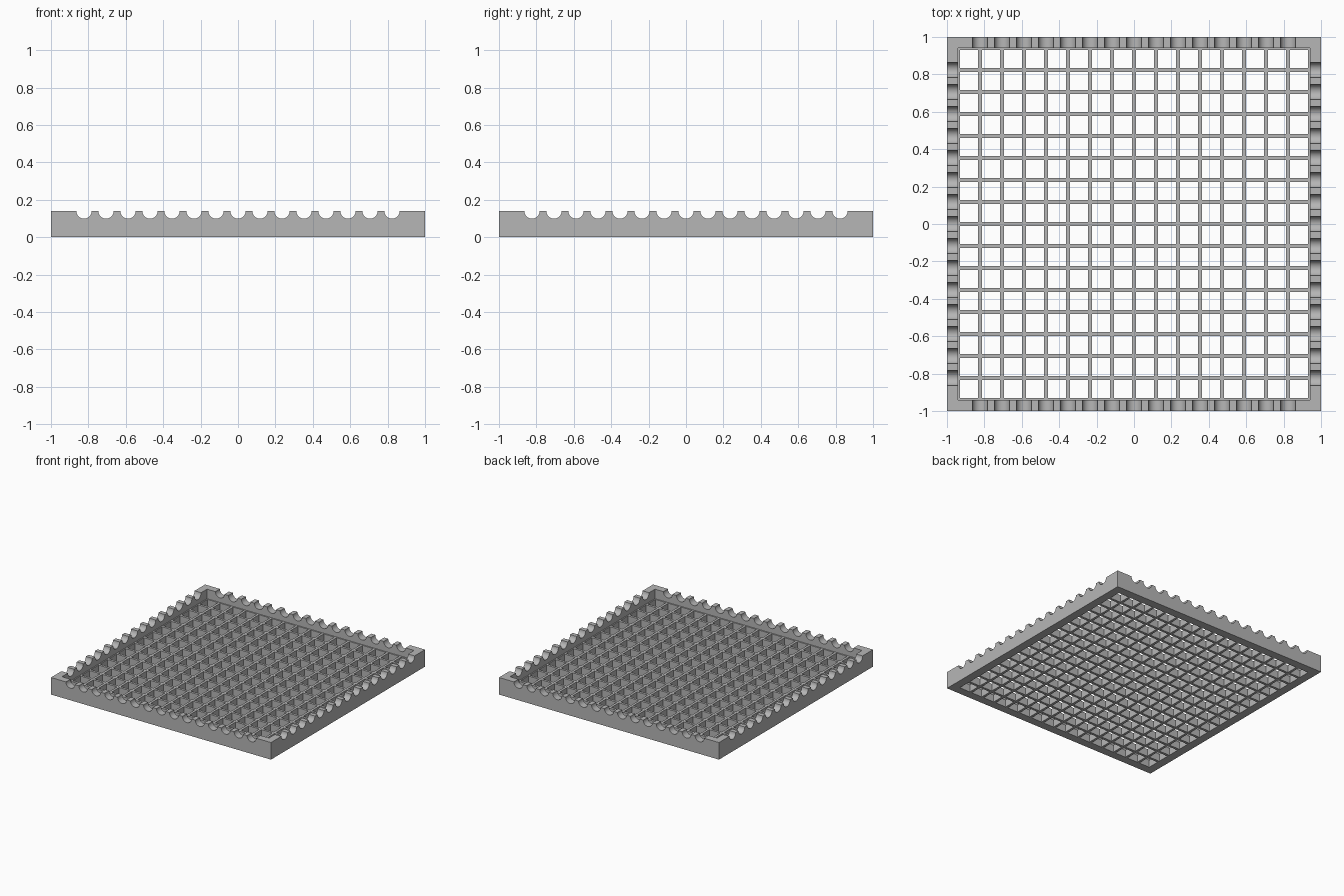
import bpy, bmesh, math
from mathutils import Matrix, Vector

cube = bpy.data.objects.get("Cube")
if cube:
    bpy.data.objects.remove(cube)

PITCH = 2 / 17            # spacing of bars and grooves
HEIGHT = 0.14             # height of the frame
INNER = 8 * PITCH         # inner face of the frame
GROOVE_R = 0.041
BAR = 0.01                # half thickness of a bar
BAR_TOP = 0.062
STEPS = 12

grey = bpy.data.materials.new("light grey")
grey.use_nodes = True
colour = (0.47, 0.47, 0.47, 1)
grey.diffuse_color = colour
grey.node_tree.nodes["Principled BSDF"].inputs["Base Color"].default_value = colour


def make_object(name, bm):
    bmesh.ops.remove_doubles(bm, verts=bm.verts, dist=1e-5)
    bmesh.ops.recalc_face_normals(bm, faces=bm.faces)
    mesh = bpy.data.meshes.new(name)
    bm.to_mesh(mesh)
    bm.free()
    mesh.materials.append(grey)
    obj = bpy.data.objects.new(name, mesh)
    bpy.context.collection.objects.link(obj)
    return obj


# Frame: four mitred walls with a row of round grooves along the top
profile = [(-1, HEIGHT)]
for k in range(-7, 8):
    for s in range(STEPS + 1):
        a = math.pi * s / STEPS
        profile.append((k * PITCH - GROOVE_R * math.cos(a),
                        HEIGHT - GROOVE_R * math.sin(a)))
profile += [(1, HEIGHT), (1, 0), (-1, 0)]

bm = bmesh.new()
for side in range(4):
    turn = Matrix.Rotation(side * math.pi / 2, 3, "Z")
    outer = [bm.verts.new(turn @ Vector((t, -1, z))) for t, z in profile]
    inner = [bm.verts.new(turn @ Vector((max(-INNER, min(INNER, t)), -INNER, z)))
             for t, z in profile]
    bm.faces.new(outer)
    bm.faces.new(inner)
    n = len(profile)
    for i in range(n):
        if i in (n - 3, n - 1):      # mitred ends stay open and are welded
            continue
        j = (i + 1) % n
        bm.faces.new((outer[i], outer[j], inner[j], inner[i]))
frame = make_object("grooved_frame", bm)

# Lattice: crossing bars as one open grid, with half bars along the frame
coords = []
for k in range(-8, 9):
    coords += [max(-INNER, k * PITCH - BAR), min(INNER, k * PITCH + BAR)]
bm = bmesh.new()
grid = [[bm.verts.new((x, y, 0)) for y in coords] for x in coords]
for i in range(len(coords) - 1):
    for j in range(len(coords) - 1):
        if i % 2 == 0 or j % 2 == 0:
            bm.faces.new((grid[i][j], grid[i + 1][j],
                          grid[i + 1][j + 1], grid[i][j + 1]))
base = bm.faces[:]
copy = bmesh.ops.extrude_face_region(bm, geom=base, use_keep_orig=True)
top = [g for g in copy["geom"] if isinstance(g, bmesh.types.BMVert)]
bmesh.ops.translate(bm, verts=top, vec=(0, 0, BAR_TOP))
lattice = make_object("lattice_grid", bm)

# Smooth the grooves, keep all other edges crisp
bpy.ops.object.select_all(action="DESELECT")
frame.select_set(True)
bpy.context.view_layer.objects.active = frame
bpy.ops.object.shade_smooth_by_angle(angle=math.radians(30))
